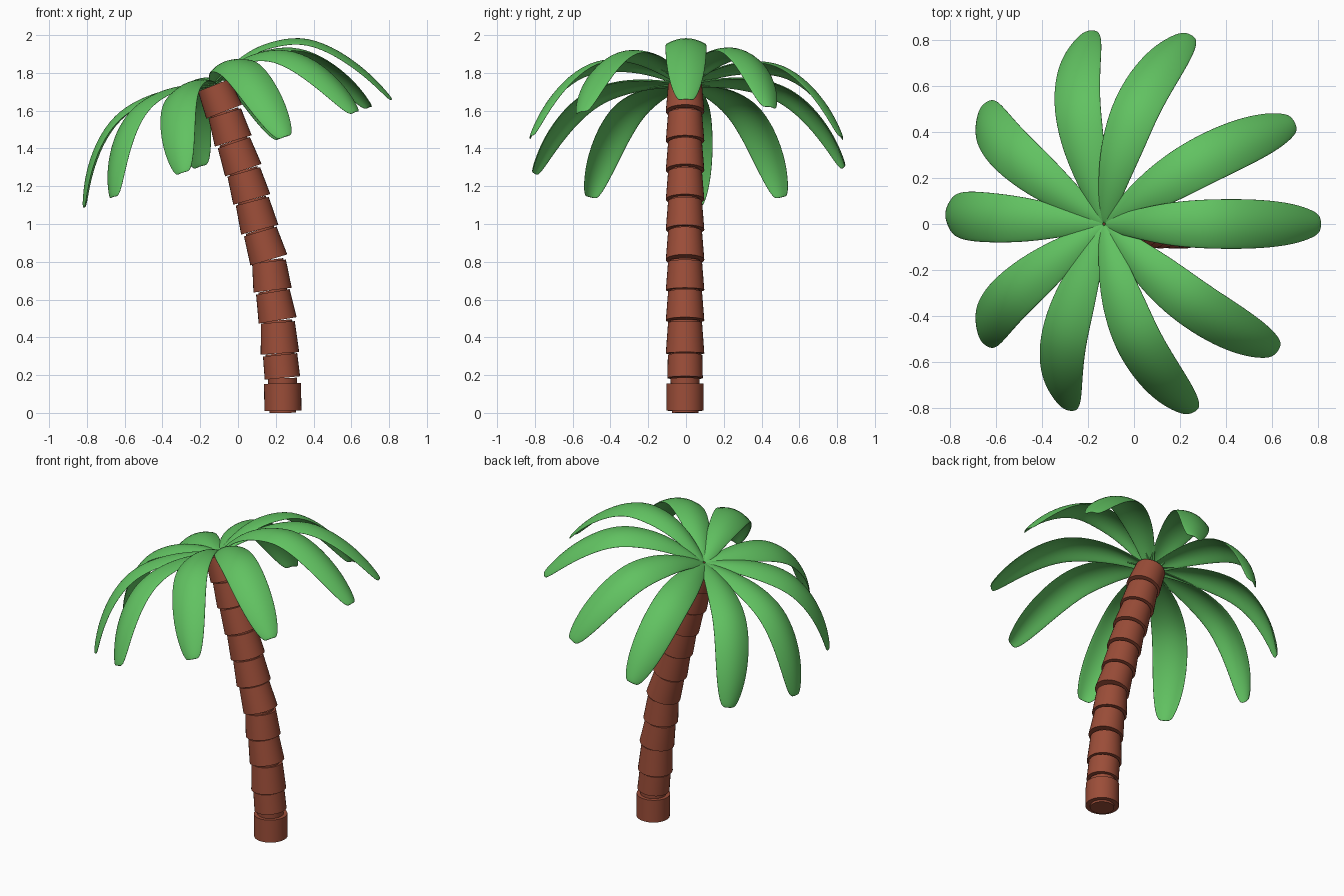
import bpy, bmesh
from math import sin, cos, radians
from mathutils import Vector, Matrix

if "Cube" in bpy.data.objects:
    bpy.data.objects.remove(bpy.data.objects["Cube"])


def material(name, color):
    m = bpy.data.materials.new(name)
    m.diffuse_color = (*color, 1)
    m.use_nodes = True
    m.node_tree.nodes["Principled BSDF"].inputs["Base Color"].default_value = m.diffuse_color
    return m


bark = material("bark", (0.33, 0.075, 0.04))
green = material("leaf_green", (0.12, 0.54, 0.12))


def add_object(name, bm, mat):
    mesh = bpy.data.meshes.new(name)
    bmesh.ops.recalc_face_normals(bm, faces=bm.faces)
    bm.to_mesh(mesh)
    bm.free()
    ob = bpy.data.objects.new(name, mesh)
    bpy.context.collection.objects.link(ob)
    mesh.materials.append(mat)
    bpy.ops.object.select_all(action='DESELECT')
    bpy.context.view_layer.objects.active = ob
    ob.select_set(True)
    bpy.ops.object.shade_smooth_by_angle(angle=radians(40))
    return ob


def cone_between(bm, p, q, r1, r2):
    d = q - p
    mat = Matrix.Translation((p + q) / 2) @ Vector((0, 0, 1)).rotation_difference(d).to_matrix().to_4x4()
    bmesh.ops.create_cone(bm, cap_ends=True, segments=32, radius1=r1, radius2=r2,
                          depth=d.length, matrix=mat)


# Trunk: leaning stack of flared rings around a thinner core
path = [Vector((x, -.005, z)) for x, z in [
    (.238, .012), (.235, .185), (.222, .315), (.21, .49), (.183, .65), (.163, .81),
    (.115, .97), (.073, 1.13), (.028, 1.285), (-.025, 1.44), (-.073, 1.595), (-.128, 1.735)]]
last = len(path) - 2
for i in range(last + 1):
    p, q = path[i], path[i + 1]
    end = p.lerp(q, 0.83 if i == 0 else 1.0 if i == last else 0.94)
    bottom, top = (.098, .098) if i == 0 else (.094, .091) if i == 1 else (.102, .09)
    bm = bmesh.new()
    cone_between(bm, p, end, bottom, top)
    add_object(f"trunk_ring_{i + 1}", bm, bark)

bm = bmesh.new()
core = [Vector((.238, -.005, 0))] + path[1:]
for p, q in zip(core, core[1:]):
    cone_between(bm, p, q, .07 if p.z == 0 else .077, .077)
add_object("trunk_core", bm, bark)

# Fronds: (distance out, height, half width) along the drooping spine
spine = [(0, .0, .03), (.12, .045, .055), (.26, .076, .085), (.40, .076, .104), (.55, .042, .111),
         (.69, -.07, .111), (.795, -.215, .097), (.85, -.335, .068), (.868, -.388, .04)]
# Direction in degrees and extra arch height of each frond
fronds = [(0, .036), (31, .005), (73, .01), (104, -.02), (144, -.018),
          (177, -.018), (216, -.018), (249, -.02), (288, .02), (320, .005)]
crown = Matrix.Translation((-.13, 0, 1.738)) @ Matrix.Rotation(radians(-19.3), 4, 'Y')
for k, (deg, lift) in enumerate(fronds):
    a = radians(deg)
    out, side, up = Vector((cos(a), sin(a), 0)), Vector((-sin(a), cos(a), 0)), Vector((0, 0, 1))
    pts = [(r, z + lift * max(0, min(1, r / .2, (.87 - r) / .3)), w) for r, z, w in spine]
    bm = bmesh.new()
    rows = []
    for i, (r, z, w) in enumerate(pts):
        before, after = pts[max(i - 1, 0)], pts[min(i + 1, len(pts) - 1)]
        t = (out * (after[0] - before[0]) + up * (after[1] - before[1])).normalized()
        n = t.cross(side)
        rows.append([bm.verts.new(crown @ (out * r + up * z + side * u * w - n * .32 * w * u * u))
                     for u in (-1, -.5, 0, .5, 1)])
    for lo, hi in zip(rows, rows[1:]):
        for j in range(4):
            bm.faces.new((lo[j], lo[j + 1], hi[j + 1], hi[j]))
    frond = add_object(f"frond_{k + 1}", bm, green)
    for poly in frond.data.polygons:
        poly.use_smooth = True
    thick = frond.modifiers.new("thickness", 'SOLIDIFY')
    thick.thickness, thick.offset = .008, 0
    sub = frond.modifiers.new("smooth", 'SUBSURF')
    sub.levels = sub.render_levels = 2
